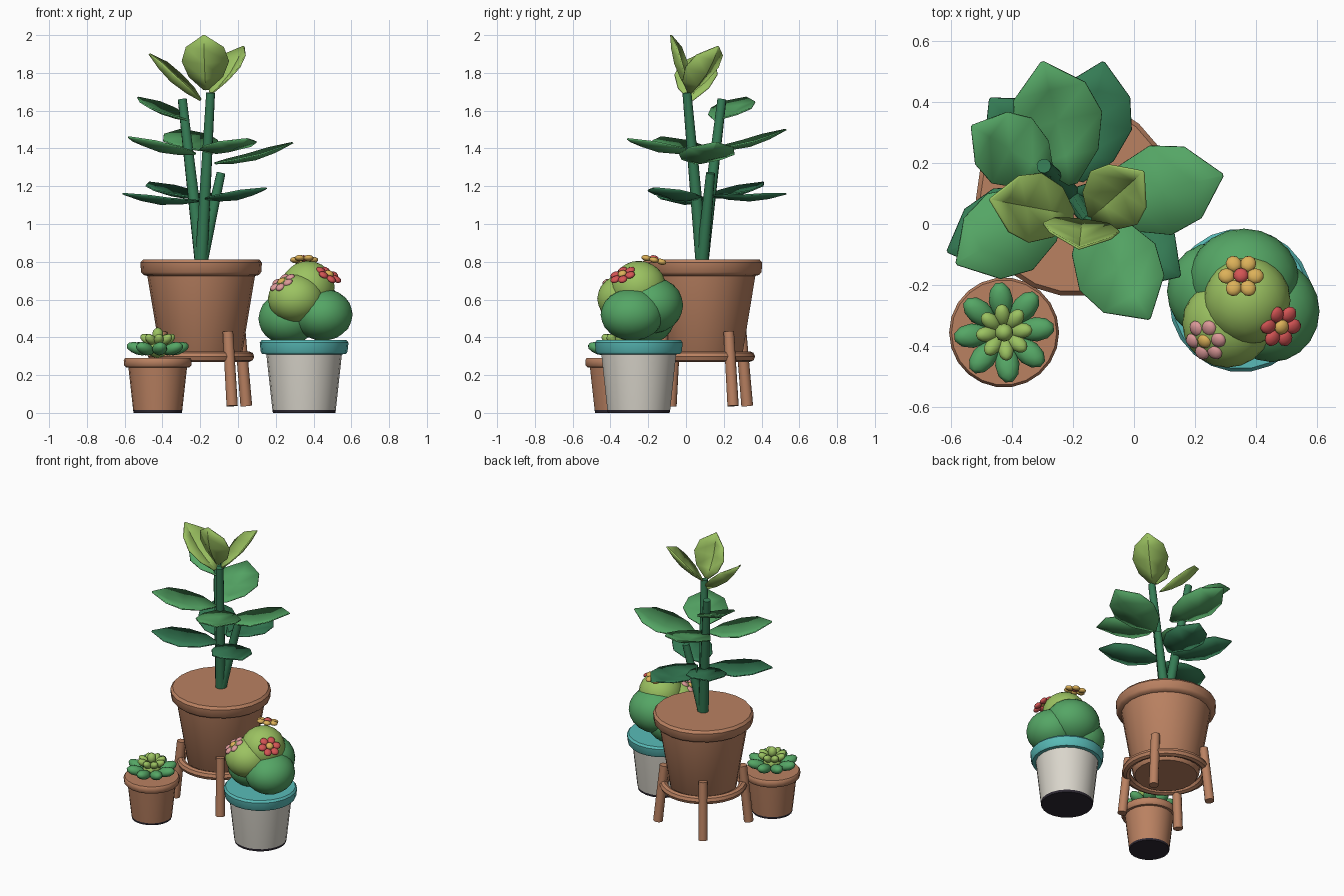
import bpy, bmesh, math
from mathutils import Vector, Matrix

if "Cube" in bpy.data.objects:
    bpy.data.objects.remove(bpy.data.objects["Cube"])


def material(name, rgb):
    m = bpy.data.materials.new(name)
    m.use_nodes = True
    m.diffuse_color = (*rgb, 1)
    m.node_tree.nodes["Principled BSDF"].inputs["Base Color"].default_value = (*rgb, 1)
    return m


TERRACOTTA = material("terracotta", (0.49, 0.22, 0.12))
TEAL = material("teal glaze", (0.1, 0.5, 0.48))
WHITE = material("off white", (0.7, 0.67, 0.6))
BLACK = material("dark base", (0.026, 0.021, 0.032))
DARK = material("dark green", (0.035, 0.2, 0.09))
GREEN = material("leaf green", (0.09, 0.38, 0.13))
LIME = material("lime green", (0.33, 0.54, 0.12))
RED = material("petal red", (0.66, 0.09, 0.09))
PINK = material("petal pink", (0.72, 0.32, 0.32))
YELLOW = material("petal yellow", (0.72, 0.44, 0.1))


def finish(bm, name, mats, angle=40):
    bmesh.ops.recalc_face_normals(bm, faces=bm.faces)
    me = bpy.data.meshes.new(name)
    bm.to_mesh(me)
    bm.free()
    for m in mats:
        me.materials.append(m)
    ob = bpy.data.objects.new(name, me)
    bpy.context.collection.objects.link(ob)
    bpy.ops.object.select_all(action='DESELECT')
    ob.select_set(True)
    bpy.context.view_layer.objects.active = ob
    bpy.ops.object.shade_smooth_by_angle(angle=math.radians(angle))
    return ob


def lathe(name, center, profile, mats, slots=None, sides=22):
    """Revolve (radius, height) points; slots gives a material per band."""
    bm = bmesh.new()
    rings = []
    for r, z in profile:
        n = sides if r > 0 else 1
        rings.append([bm.verts.new((center[0] + r * math.cos(math.tau * i / n),
                                    center[1] + r * math.sin(math.tau * i / n), z))
                      for i in range(n)])
    for k, (a, b) in enumerate(zip(rings, rings[1:])):
        for i in range(sides):
            j = (i + 1) % sides
            quad = [a[i % len(a)], a[j % len(a)], b[j % len(b)], b[i % len(b)]]
            f = bm.faces.new(list(dict.fromkeys(quad)))
            f.material_index = slots[k] if slots else 0
    return finish(bm, name, mats)


def blob(bm, pos, size, rot=Matrix(), detail=2):
    """Add an ellipsoid to a mesh."""
    mat = Matrix.Translation(pos) @ rot.to_4x4() @ Matrix.Diagonal((*size, 1))
    return bmesh.ops.create_icosphere(bm, subdivisions=detail, radius=1, matrix=mat)["verts"]


def rod(name, a, b, r1, r2, mat, sides=10):
    a, b = Vector(a), Vector(b)
    rot = (b - a).to_track_quat('Z', 'Y').to_matrix().to_4x4()
    bm = bmesh.new()
    bmesh.ops.create_cone(bm, cap_ends=True, segments=sides, radius1=r1, radius2=r2,
                          depth=(b - a).length, matrix=Matrix.Translation((a + b) / 2) @ rot)
    return finish(bm, name, [mat])


def leaf(name, base, tip, width, mat, cup=0.035):
    """A cupped, folded leaf from base to tip."""
    base, tip = Vector(base), Vector(tip)
    d = tip - base
    side = d.cross(Vector((0, 0, 1))).normalized()
    up = side.cross(d).normalized()
    bm = bmesh.new()
    rows = []
    for t, w in ((0, 0.1), (0.22, 0.72), (0.5, 1), (0.76, 0.8), (1, 0.03)):
        mid = base + d * t - up * 0.08 * d.length * math.sin(math.pi * t)
        rows.append([bm.verts.new(mid + side * width * w * s + up * cup * w * abs(s))
                     for s in (-1, 0, 1)])
    for a, b in zip(rows, rows[1:]):
        for i in (0, 1):
            bm.faces.new((a[i], a[i + 1], b[i + 1], b[i]))
    ob = finish(bm, name, [mat], 30)
    sol = ob.modifiers.new("thickness", 'SOLIDIFY')
    sol.thickness = 0.008
    sol.offset = 0


# Large pot on a four-legged stand
PX, PY = -0.195, 0.085
lathe("large_pot", (PX, PY),
      [(0, 0.27), (0.2, 0.27), (0.212, 0.285), (0.285, 0.725), (0.305, 0.73), (0.318, 0.745),
       (0.322, 0.795), (0.308, 0.812), (0, 0.812)], [TERRACOTTA])
lathe("stand_ring", (PX, PY),
      [(0.253 + 0.028 * math.cos(a * math.tau / 8), 0.298 + 0.028 * math.sin(a * math.tau / 8))
       for a in range(9)], [TERRACOTTA], sides=28)
for k in range(4):
    a = math.radians(34.5 + 90 * k)
    c, s = math.cos(a), math.sin(a)
    rod(f"stand_leg_{k + 1}", (PX + 0.29 * c, PY + 0.29 * s, 0.037),
        (PX + 0.25 * c, PY + 0.25 * s, 0.43), 0.031, 0.029, TERRACOTTA)

# Stems
for k, top in enumerate([(-0.295, 0.19, 1.66), (-0.145, 0.005, 1.695), (-0.09, 0.13, 1.27)]):
    rod(f"stem_{k + 1}", (PX, PY, 0.79), top, 0.034, 0.024, DARK)

# Leaves in tiers: base, tip, half width
tiers = {
    "lower_leaf": (DARK, [
        ((-0.18, 0.14, 1.15), (-0.1, 0.53, 1.16), 0.135),
        ((-0.21, 0.07, 1.12), (-0.61, -0.09, 1.16), 0.135),
        ((-0.17, 0.05, 1.13), (0.15, -0.17, 1.19), 0.13),
        ((-0.22, 0.12, 1.14), (-0.47, 0.41, 1.22), 0.13)]),
    "middle_leaf": (GREEN, [
        ((-0.2, 0.13, 1.39), (-0.3, 0.53, 1.5), 0.15),
        ((-0.12, 0.06, 1.32), (0.29, 0.16, 1.43), 0.15),
        ((-0.16, 0.03, 1.38), (0.05, -0.31, 1.45), 0.145),
        ((-0.23, 0.08, 1.37), (-0.58, -0.13, 1.46), 0.145),
        ((-0.27, 0.16, 1.55), (-0.53, 0.32, 1.67), 0.125)]),
    "top_leaf": (LIME, [
        ((-0.2, 0.03, 1.655), (-0.47, 0.08, 1.9), 0.115),
        ((-0.14, 0.02, 1.69), (0.03, 0.17, 1.94), 0.115),
        ((-0.17, 0.01, 1.71), (-0.18, -0.08, 2.0), 0.125)]),
}
for name, (mat, leaves) in tiers.items():
    for k, (base, tip, width) in enumerate(leaves):
        leaf(f"{name}_{k + 1}", base, tip, width, mat, 0.05 if mat is LIME else 0.03)

# Cactus pot with a glazed rim
lathe("cactus_pot", (0.35, -0.25),
      [(0, 0), (0.165, 0), (0.168, 0.016), (0.2, 0.31), (0.222, 0.312), (0.23, 0.325),
       (0.235, 0.372), (0.224, 0.386), (0, 0.386)],
      [WHITE, TEAL, BLACK], [2, 2, 0, 1, 1, 1, 1, 1])

# Cactus lobes
lobes = [("right_lobe", (0.45, -0.285, 0.52), (0.157, 0.167, 0.138), GREEN),
         ("left_lobe", (0.265, -0.22, 0.5), (0.157, 0.16, 0.14), GREEN),
         ("back_lobe", (0.36, -0.18, 0.57), (0.18, 0.165, 0.15), GREEN),
         ("front_lobe", (0.305, -0.325, 0.605), (0.147, 0.145, 0.13), LIME),
         ("crown_lobe", (0.37, -0.25, 0.665), (0.142, 0.145, 0.14), LIME)]
for name, pos, size, mat in lobes:
    bm = bmesh.new()
    blob(bm, pos, size, detail=3)
    finish(bm, "cactus_" + name, [mat])


# Cactus flowers
def flower(name, pos, normal, petal, heart):
    rot = Vector(normal).to_track_quat('Z', 'Y').to_matrix()
    bm = bmesh.new()
    for k in range(6):
        spin = Matrix.Rotation(math.tau * k / 6, 3, 'Z')
        blob(bm, Vector(pos) + rot @ spin @ Vector((0.047, 0, 0)), (0.028, 0.026, 0.016), rot @ spin)
    n = len(bm.faces)
    blob(bm, Vector(pos) + rot @ Vector((0, 0, 0.008)), (0.025, 0.025, 0.017), rot)
    for i, f in enumerate(bm.faces):
        f.material_index = int(i >= n)
    finish(bm, name, [petal, heart])


flower("yellow_flower", (0.35, -0.17, 0.81), (0, 0.25, 1), YELLOW, RED)
flower("red_flower", (0.48, -0.335, 0.73), (0.5, -0.35, 0.9), RED, YELLOW)
flower("pink_flower", (0.235, -0.38, 0.69), (-0.45, -0.35, 0.75), PINK, YELLOW)

# Small succulent pot
SX, SY = -0.425, -0.355
lathe("succulent_pot", (SX, SY),
      [(0, 0), (0.128, 0), (0.13, 0.014), (0.155, 0.24), (0.17, 0.242), (0.178, 0.252),
       (0.18, 0.28), (0.172, 0.291), (0, 0.291)],
      [TERRACOTTA, BLACK], [1, 1, 0, 0, 0, 0, 0, 0])


# Rosette of plump leaves
def rosette(name, radius, z, size, tilt, mat, turn):
    bm = bmesh.new()
    for k in range(8):
        rot = Matrix.Rotation(math.tau * k / 8 + turn, 3, 'Z') @ Matrix.Rotation(-tilt, 3, 'Y')
        pos = Vector((SX, SY, z)) + Matrix.Rotation(math.tau * k / 8 + turn, 3, 'Z') @ Vector((radius, 0, 0))
        blob(bm, pos, size, rot)
    finish(bm, name, [mat])


rosette("outer_rosette", 0.105, 0.34, (0.064, 0.04, 0.032), 0.3, GREEN, 0.1)
rosette("inner_rosette", 0.056, 0.388, (0.042, 0.026, 0.024), 0.55, LIME, 0.1)
bm = bmesh.new()
blob(bm, (SX, SY, 0.415), (0.03, 0.03, 0.037))
blob(bm, (SX, SY, 0.34), (0.06, 0.06, 0.05))
finish(bm, "rosette_heart", [LIME])
